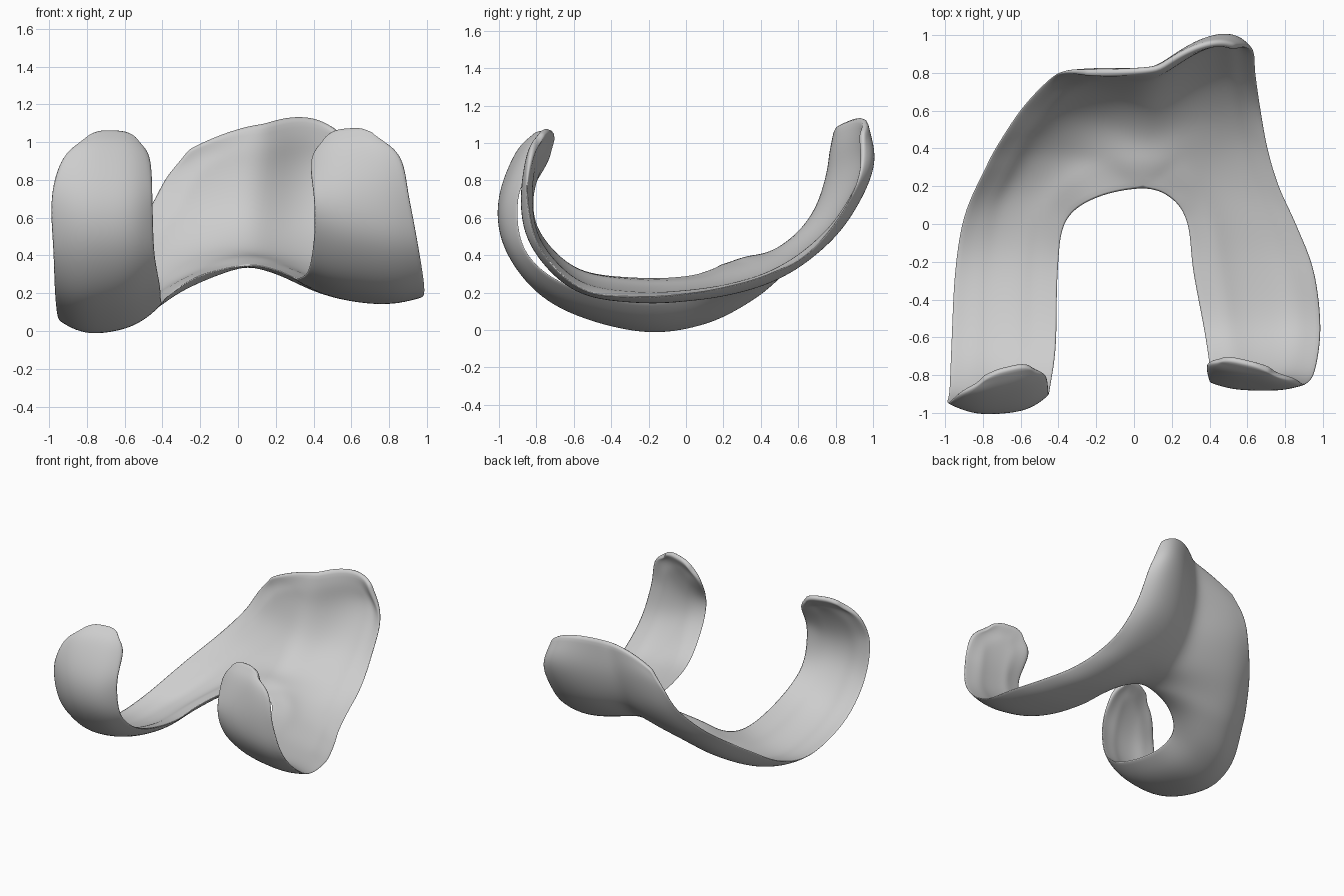
import bpy
import bmesh
from mathutils import Vector

default_cube = bpy.data.objects.get("Cube")
if default_cube:
    bpy.data.objects.remove(default_cube, do_unlink=True)

STEPS_ALONG = 5
STEPS_ACROSS = 12
THICKNESS = .06

# Groove line shared by both halves, from the notch apex to the upper rim
groove = [(.05, .185, .345), (.06, .45, .365), (.07, .68, .54), (.09, .8, .8), (.13, .84, 1.1)]

# Each station runs outer edge, crest, inner edge; the last ones end on the groove
right_stations = [
    [(-.79, -.83, 1.04), (-.66, -.77, 1.07), (-.54, -.77, 1.03)],
    [(-.93, -.91, .92), (-.68, -.89, .96), (-.46, -.81, .92)],
    [(-.99, -.95, .7), (-.7, -1.005, .68), (-.45, -.9, .7)],
    [(-.98, -.88, .4), (-.7, -.955, .4), (-.44, -.86, .42)],
    [(-.97, -.64, .17), (-.7, -.71, .135), (-.41, -.64, .24)],
    [(-.95, -.25, .055), (-.68, -.25, -.005), (-.4, -.25, .15)],
    [(-.9, .05, .1), (-.62, .1, .035), (-.36, .01, .19)],
    [(-.79, .3, .25), (-.48, .34, .155), (-.2, .135, .29)],
    [(-.72, .43, .34), (-.36, .48, .27)],
    [(-.6, .61, .48), (-.28, .64, .42)],
    [(-.47, .75, .65), (-.21, .77, .63)],
    [(-.38, .81, .81), (-.15, .825, .87)],
    [(-.26, .82, .96), (-.08, .82, 1.045)],
]
left_stations = [
    [(.71, -.79, 1.05), (.58, -.74, 1.08), (.46, -.73, 1.03)],
    [(.86, -.84, .93), (.62, -.83, .96), (.38, -.75, .91)],
    [(.91, -.85, .7), (.65, -.885, .7), (.4, -.84, .7)],
    [(.96, -.78, .43), (.68, -.83, .45), (.4, -.775, .5)],
    [(.99, -.55, .21), (.68, -.6, .22), (.37, -.57, .32)],
    [(.955, -.25, .175), (.65, -.25, .155), (.31, -.25, .275)],
    [(.86, 0, .19), (.57, .03, .165), (.28, 0, .285)],
    [(.77, .2, .225), (.48, .25, .2), (.2, .13, .32)],
    [(.71, .4, .28), (.42, .45, .265)],
    [(.67, .62, .38), (.4, .65, .375)],
    [(.645, .8, .57), (.4, .855, .57)],
    [(.63, .93, .82), (.43, 1.005, .88)],
    [(.54, .95, 1.06), (.36, .96, 1.135)],
]
FRONT = len(right_stations) - len(groove)


def smooth_path(points):
    """Resample points along a curve that passes through all of them."""
    pts = [Vector(p) for p in points]
    pts = [2 * pts[0] - pts[1]] + pts + [2 * pts[-1] - pts[-2]]
    path = []
    for a, b, c, d in zip(pts, pts[1:], pts[2:], pts[3:]):
        for i in range(STEPS_ALONG):
            t = i / STEPS_ALONG
            path.append(b + (c - a) * t / 2
                        + (2 * a - 5 * b + 4 * c - d) * t * t / 2
                        + (3 * b - a - 3 * c + d) * t ** 3 / 2)
    path.append(pts[-2])
    return path


def add_half(bm, stations, inner):
    """Loft one half: arched arms that flatten towards the groove."""
    outer = smooth_path([s[0] for s in stations])
    crest = smooth_path([s[1] for s in stations])
    rows = []
    for n, (a, m, b) in enumerate(zip(outer, crest, inner)):
        bulge = m - (a + b) / 2
        power = 3.2 - 1.2 * n / len(outer)
        row = []
        for i in range(STEPS_ACROSS + 1):
            t = i / STEPS_ACROSS
            row.append(bm.verts.new(a.lerp(b, t) + bulge * (1 - abs(2 * t - 1) ** power)))
        rows.append(row)
    for low, high in zip(rows, rows[1:]):
        for i in range(STEPS_ACROSS):
            bm.faces.new((low[i], low[i + 1], high[i + 1], high[i]))


# The notch edge is one continuous arch, split at its apex
notch = smooth_path([s[2] for s in right_stations[:FRONT]] + groove[:1]
                    + [s[2] for s in left_stations[:FRONT]][::-1])
apex = FRONT * STEPS_ALONG
groove_path = smooth_path(groove)

# Outer surface: two curved arms joined along the groove
bm = bmesh.new()
add_half(bm, right_stations, notch[:apex] + groove_path)
add_half(bm, left_stations, notch[:apex:-1] + groove_path)
bmesh.ops.remove_doubles(bm, verts=bm.verts[:], dist=.0005)
for _ in range(4):
    middle = [v for v in bm.verts if not v.is_boundary]
    bmesh.ops.smooth_vert(bm, verts=middle, factor=.4, use_axis_x=True, use_axis_y=True, use_axis_z=True)
bmesh.ops.recalc_face_normals(bm, faces=bm.faces[:])
lowest = min(bm.faces, key=lambda f: f.calc_center_median().z)
if lowest.normal.z > 0:
    bmesh.ops.reverse_faces(bm, faces=bm.faces[:])

# The sheet thins to a sharp rim, but gets blunter towards its raised tips
rim = [v.co.copy() for v in bm.verts if v.is_boundary]
weights = []
for v in bm.verts:
    tip = max(0, min(1, (v.co.z - .75) * 4))
    edge = min(1, 8 * min((v.co - r).length for r in rim))
    least = .1 + .5 * tip
    weights.append(least + (1 - least) * edge)
mesh = bpy.data.meshes.new("curved_shell")
bm.to_mesh(mesh)
bm.free()

shell = bpy.data.objects.new("curved_shell", mesh)
bpy.context.collection.objects.link(shell)
group = shell.vertex_groups.new(name="thickness")
for index, weight in enumerate(weights):
    group.add([index], weight, "REPLACE")

solid = shell.modifiers.new("thickness", "SOLIDIFY")
solid.thickness = THICKNESS
solid.offset = -1
solid.vertex_group = group.name
rounding = shell.modifiers.new("rounding", "SUBSURF")
rounding.levels = rounding.render_levels = 1

# Single pale grey material
grey = bpy.data.materials.new("pale_grey")
grey.use_nodes = True
colour = (.61, .61, .61, 1)
grey.diffuse_color = colour
grey.node_tree.nodes["Principled BSDF"].inputs["Base Color"].default_value = colour
mesh.materials.append(grey)

bpy.context.view_layer.objects.active = shell
shell.select_set(True)
bpy.ops.object.shade_smooth()
